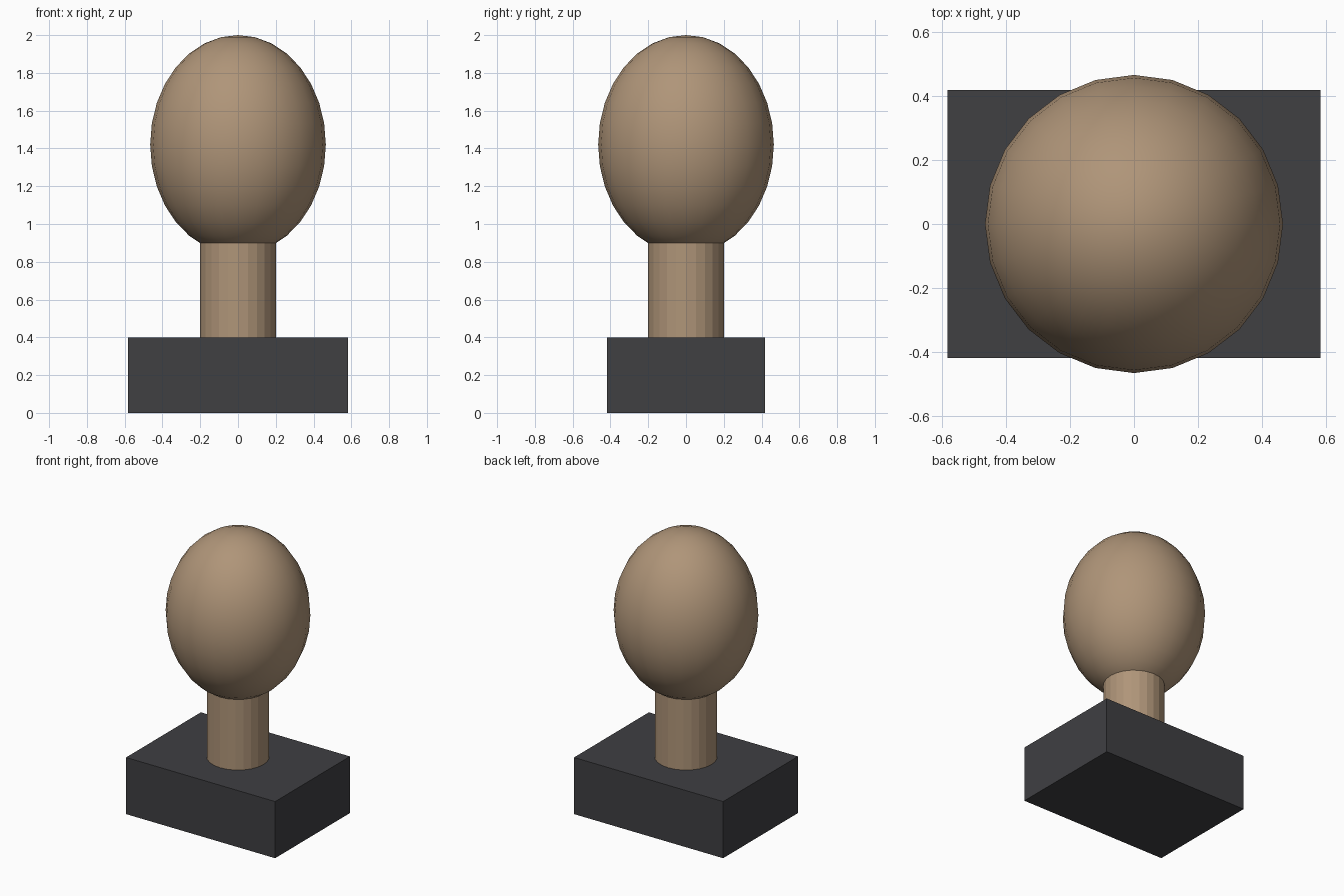
import bpy

cube = bpy.data.objects.get("Cube")
if cube:
    bpy.data.objects.remove(cube, do_unlink=True)


def make_material(name, rgb):
    mat = bpy.data.materials.new(name)
    mat.use_nodes = True
    mat.diffuse_color = (*rgb, 1)
    mat.node_tree.nodes["Principled BSDF"].inputs["Base Color"].default_value = (*rgb, 1)
    return mat


def finish(name, mat, scale=(1, 1, 1)):
    obj = bpy.context.object
    obj.name = name
    obj.scale = scale
    bpy.ops.object.transform_apply(location=False, rotation=False, scale=True)
    obj.data.materials.append(mat)
    return obj


tan = make_material("warm tan", (0.43, 0.30, 0.19))
charcoal = make_material("charcoal", (0.05, 0.05, 0.055))

# Rectangular base block
bpy.ops.mesh.primitive_cube_add(size=1, location=(0, 0, 0.2))
finish("base", charcoal, (1.165, 0.835, 0.4))

# Faceted neck, running from the base up into the head
bpy.ops.mesh.primitive_cylinder_add(vertices=24, radius=0.2, depth=0.5, location=(0, 0, 0.65))
finish("neck", tan)

# Smooth egg-shaped head
bpy.ops.mesh.primitive_uv_sphere_add(segments=24, ring_count=16, radius=1, location=(0, 0, 1.42))
finish("head", tan, (0.465, 0.465, 0.58))
bpy.ops.object.shade_smooth()
